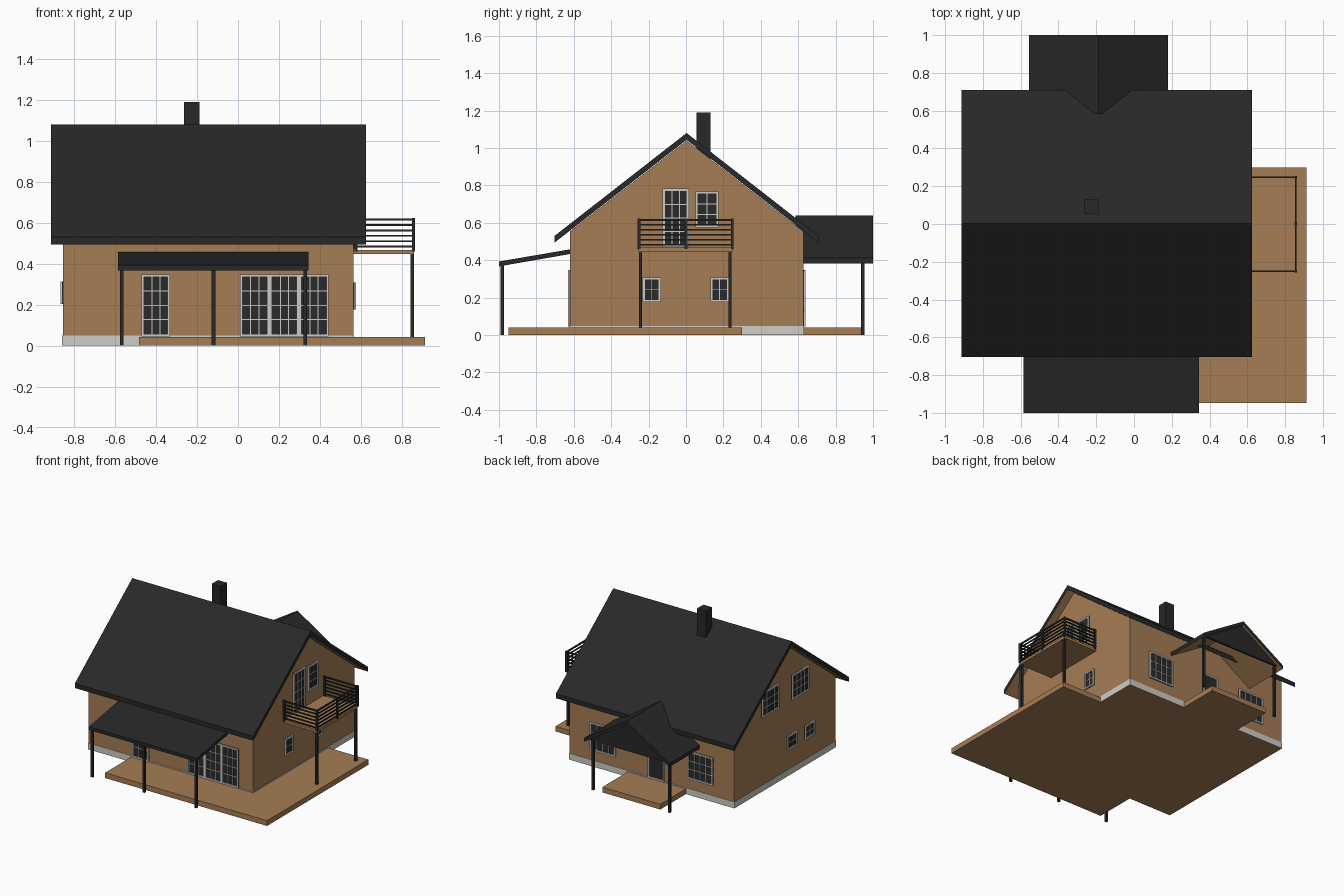
import bpy
import bmesh
from mathutils import Vector

cube = bpy.data.objects.get("Cube")
if cube:
    bpy.data.objects.remove(cube, do_unlink=True)


def material(name, r, g, b):
    m = bpy.data.materials.new(name)
    m.use_nodes = True
    m.diffuse_color = (r, g, b, 1)
    bsdf = next(n for n in m.node_tree.nodes if n.type == 'BSDF_PRINCIPLED')
    bsdf.inputs["Base Color"].default_value = (r, g, b, 1)
    return m


WOOD = material("warm wood", 0.375, 0.205, 0.09)
DARK = material("charcoal", 0.021, 0.021, 0.021)
STONE = material("pale stone", 0.62, 0.61, 0.57)
FRAME = material("light grey frame", 0.60, 0.60, 0.57)
GLASS = material("dark glass", 0.023, 0.023, 0.024)


def finish(name, bm, mats):
    bmesh.ops.recalc_face_normals(bm, faces=bm.faces)
    mesh = bpy.data.meshes.new(name)
    bm.to_mesh(mesh)
    bm.free()
    for m in mats:
        mesh.materials.append(m)
    obj = bpy.data.objects.new(name, mesh)
    bpy.context.collection.objects.link(obj)
    return obj


def add_box(bm, x, y, z, index=0):
    """Box from three (low, high) ranges."""
    made = bmesh.ops.create_cube(bm, size=1)["verts"]
    for v in made:
        v.co = Vector([(r[0] + r[1]) / 2 + c * (r[1] - r[0])
                       for r, c in zip((x, y, z), v.co)])
    for f in {f for v in made for f in v.link_faces}:
        f.material_index = index


def box(name, x, y, z, mat):
    bm = bmesh.new()
    add_box(bm, x, y, z)
    finish(name, bm, [mat])


def prism(name, profile, axis, low, high, mats):
    """Extrude a (u, z) profile along x or y; a second material goes underneath."""
    bm = bmesh.new()

    def place(u, z, t):
        return (t, u, z) if axis == 'x' else (u, t, z)
    face = bm.faces.new([bm.verts.new(place(u, z, low)) for u, z in profile])
    ext = bmesh.ops.extrude_face_region(bm, geom=[face])["geom"]
    move = Vector(place(0, 0, high - low))
    bmesh.ops.translate(bm, vec=move, verts=[g for g in ext if isinstance(g, bmesh.types.BMVert)])
    obj = finish(name, bm, mats)
    if len(mats) > 1:
        for p in obj.data.polygons:
            p.material_index = int(p.normal.z < -0.1)


def chevron(mid, half, eave, ridge, thick):
    return [(mid - half, eave), (mid, ridge - thick), (mid + half, eave),
            (mid + half, eave + thick), (mid, ridge), (mid - half, eave + thick)]


def window(name, axis, wall, side, u, z, cols, rows):
    """Framed glazing on a wall at the given coordinate, facing side (+1 or -1)."""
    bm = bmesh.new()

    def plate(ur, zr, depth, index):
        d = tuple(sorted((wall - side * 0.004, wall + side * depth)))
        if axis == 'x':
            add_box(bm, d, ur, zr, index)
        else:
            add_box(bm, ur, d, zr, index)
    w, thin = 0.012, 0.0024
    plate(u, z, 0.004, 1)
    for a, b in ((u[0], u[0] + w), (u[1] - w, u[1])):
        plate((a, b), z, 0.012, 0)
    for a, b in ((z[0], z[0] + w), (z[1] - w, z[1])):
        plate((u[0] + w, u[1] - w), (a, b), 0.012, 0)
    for i in range(1, cols):
        c = u[0] + w + (u[1] - u[0] - 2 * w) * i / cols
        plate((c - thin, c + thin), (z[0] + w, z[1] - w), 0.008, 0)
    for i in range(1, rows):
        c = z[0] + w + (z[1] - z[0] - 2 * w) * i / rows
        plate((u[0] + w, u[1] - w), (c - thin, c + thin), 0.007, 0)
    finish(name, bm, [FRAME, GLASS])


# House body, foundation and decks
X0, X1, Y0, Y1 = -0.855, 0.564, -0.62, 0.627
prism("foundation", [(Y0 - .003, 0), (Y1 + .003, 0), (Y1 + .003, 0.049), (Y0 - .003, 0.049)],
      'x', X0 - .003, X1 + .003, [STONE, WOOD])
prism("walls", [(Y0, 0.045), (Y1, 0.045), (Y1, 0.555), (0.003, 1.04), (Y0, 0.555)],
      'x', X0, X1, [WOOD])
box("terrace_front", (-0.483, 0.914), (-0.948, Y0), (0, 0.041), WOOD)
box("terrace_side", (X1, 0.914), (Y0, 0.30), (0, 0.041), WOOD)
box("entrance_deck", (-0.44, 0.06), (Y1, 0.945), (0, 0.041), WOOD)

# Main roof and chimney
prism("main_roof", chevron(0.003, 0.707, 0.493, 1.08, 0.036), 'x', -0.914, 0.625, [DARK, WOOD])
box("chimney", (-0.264, -0.188), (0.055, 0.13), (0.9, 1.19), DARK)


def post(name, x, y, low, high, w=0.009):
    box(name, (x - w, x + w), (y - w, y + w), (low, high), DARK)


# Entrance porch at the back
prism("porch_roof", chevron(-0.1875, 0.3685, 0.383, 0.64, 0.028), 'y', 0.585, 1.0, [DARK, WOOD])
prism("porch_gable", [(-0.52, 0.40), (0.145, 0.40), (-0.1875, 0.618)], 'y', 0.965, 0.98, [DARK])
for i, x in enumerate((-0.52, 0.14)):
    post(f"porch_post_{i}", x, 0.945, 0, 0.41)

# Lean-to roof over the front terrace
prism("veranda_roof", [(-1.0, 0.367), (Y0, 0.433), (Y0, 0.458), (-1.0, 0.393)],
      'x', -0.585, 0.344, [DARK, WOOD])
for i, x in enumerate((-0.567, -0.12, 0.329)):
    post(f"veranda_post_{i}", x, -0.983, 0, 0.38)

# Balcony with railing
box("balcony_floor", (X1, 0.858), (-0.253, 0.248), (0.447, 0.467), WOOD)
for i, y in enumerate((-0.243, 0.235)):
    post(f"balcony_post_{i}", 0.85, y, 0.035, 0.447)
bm = bmesh.new()
R, ENDS = 0.857, (-0.251, 0.247)
for i in range(6):
    z = 0.483 + i * 0.0265
    h = 0.006 if i == 5 else 0.0045
    zr = (z - h, z + h)
    add_box(bm, (R - .004, R + .004), ENDS, zr)
    for s in ENDS:
        add_box(bm, (X1, R), (s - .004, s + .004), zr)
for x, y in ((R, ENDS[0]), (R, 0), (R, ENDS[1]), (X1 + .012, ENDS[0]), (X1 + .012, ENDS[1])):
    add_box(bm, (x - .007, x + .007), (y - .007, y + .007), (0.46, 0.622))
finish("balcony_railing", bm, [DARK])

# Front glazing
DOOR = (0.045, 0.348)
window("front_window", 'y', Y0, -1, (-0.47, -0.331), DOOR, 3, 4)
for i in range(3):
    a = 0.01 + i * 0.1443
    window(f"terrace_door_{i}", 'y', Y0, -1, (a, a + 0.1443), DOOR, 3, 4)

# Back glazing and entrance door
for i, u in enumerate(((-0.675, -0.455), (0.165, 0.385))):
    window(f"back_window_{i}", 'y', Y1, 1, u, (0.128, 0.345), 4, 3)
window("entrance_door", 'y', Y1, 1, (-0.255, -0.115), DOOR, 1, 1)

# Balcony side glazing
UPPER = (0.575, 0.768)
window("balcony_door", 'x', X1, 1, (-0.125, 0.015), (0.47, 0.783), 3, 4)
window("balcony_window", 'x', X1, 1, (0.05, 0.175), UPPER, 2, 3)
for i, u in enumerate(((-0.232, -0.134), (0.13, 0.23))):
    window(f"side_window_{i}", 'x', X1, 1, u, (0.176, 0.308), 2, 2)

# Opposite gable glazing
for i, u in enumerate(((-0.29, -0.08), (0.08, 0.29))):
    window(f"gable_window_{i}", 'x', X0, -1, u, UPPER, 4, 3)
for i, u in enumerate(((-0.355, -0.24), (-0.14, -0.02))):
    window(f"small_window_{i}", 'x', X0, -1, u, (0.203, 0.313), 2, 2)
